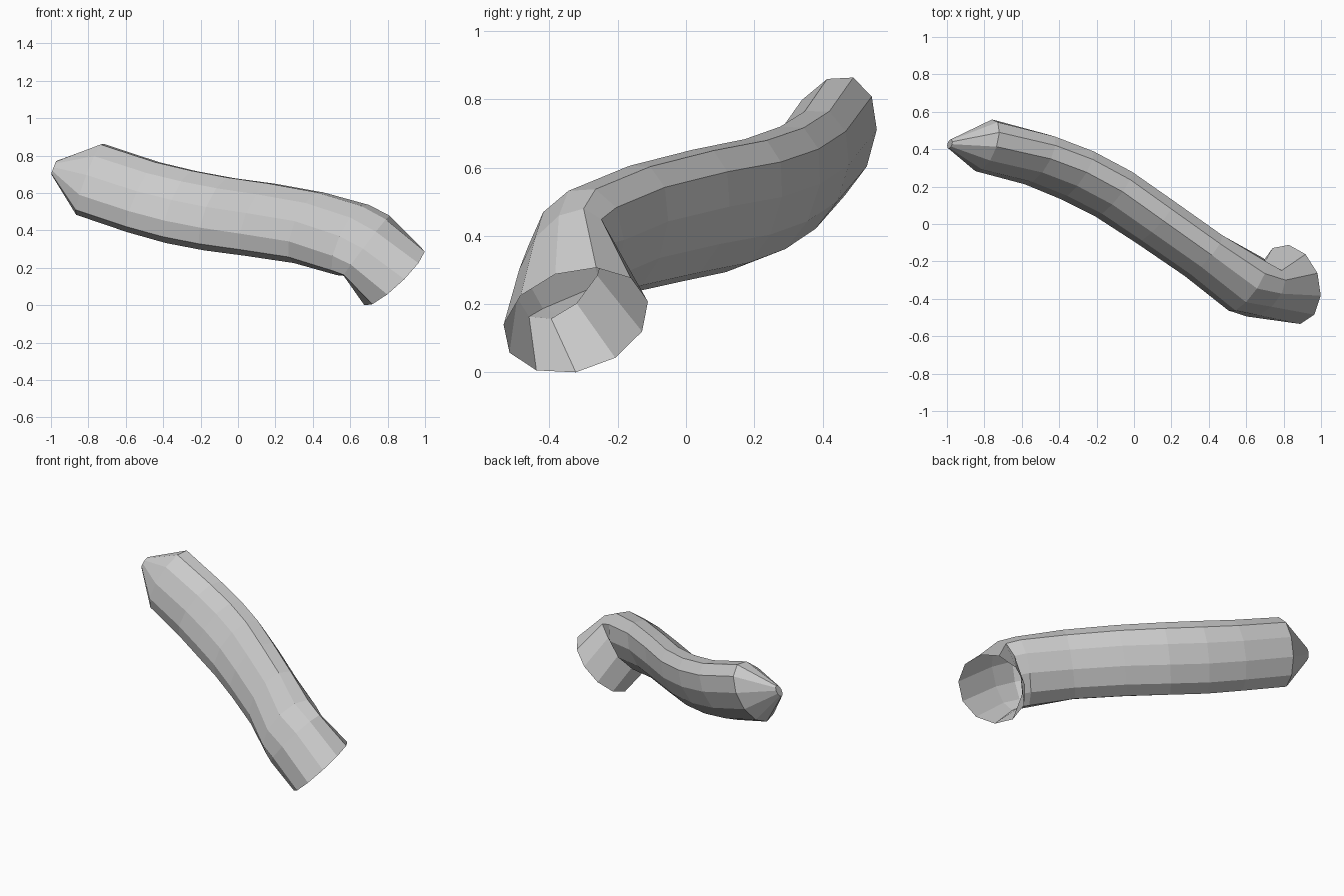
import bpy, bmesh
from math import cos, sin, tau
from mathutils import Vector as V

if "Cube" in bpy.data.objects:
    bpy.data.objects.remove(bpy.data.objects["Cube"])

SIDES = 11
# Rings from tip to mouth: centre, long half-axis, short half-axis (vector, or a length)
rings = [
    ((-.985, .428, .74), (.014, .012, .035), .022),
    ((-.795, .42, .68), (.075, .07, .187), .130),
    ((-.51, .345, .585), (.09, .075, .183), .125),
    ((-.31, .265, .533), (.09, .08, .187), .125),
    ((-.11, .162, .495), (.09, .075, .188), .125),
    ((.11, .015, .465), (.09, .065, .188), .125),
    ((.37, -.165, .422), (.09, .06, .184), .125),
    ((.605, -.325, .355), (.095, .06, .185), (.05, .13, -.045)),
    ((.685, -.365, .32), (.125, .065, .163), (.0, .115, -.01)),
    ((.836, -.323, .155), (.145, .06, .155), (-.075, .205, -.01)),
]

bm = bmesh.new()
loops = []
for i, (c, m, n) in enumerate(rings):
    c, m = V(c), V(m)
    if isinstance(n, float):
        # short axis sits square to the path and the long axis
        path = V(rings[i + 1][0]) - V(rings[max(i - 1, 0)][0])
        n = m.cross(path).normalized() * n
    n = V(n)
    loops.append([bm.verts.new(c + m * cos(tau * k / SIDES) + n * sin(tau * k / SIDES))
                  for k in range(SIDES)])

# Bent tube walls, closed at the tip and open at the mouth
for a, b in zip(loops, loops[1:]):
    for k in range(SIDES):
        j = (k + 1) % SIDES
        bm.faces.new((a[k], b[k], b[j], a[j]))
bm.faces.new(loops[0])
bmesh.ops.recalc_face_normals(bm, faces=bm.faces[:])

# Stand on z = 0
low = min(v.co.z for v in bm.verts)
bmesh.ops.translate(bm, verts=bm.verts[:], vec=(0, 0, -low))

mesh = bpy.data.meshes.new("bent_tube")
bm.to_mesh(mesh)
bm.free()
bpy.context.collection.objects.link(bpy.data.objects.new("bent_tube", mesh))
